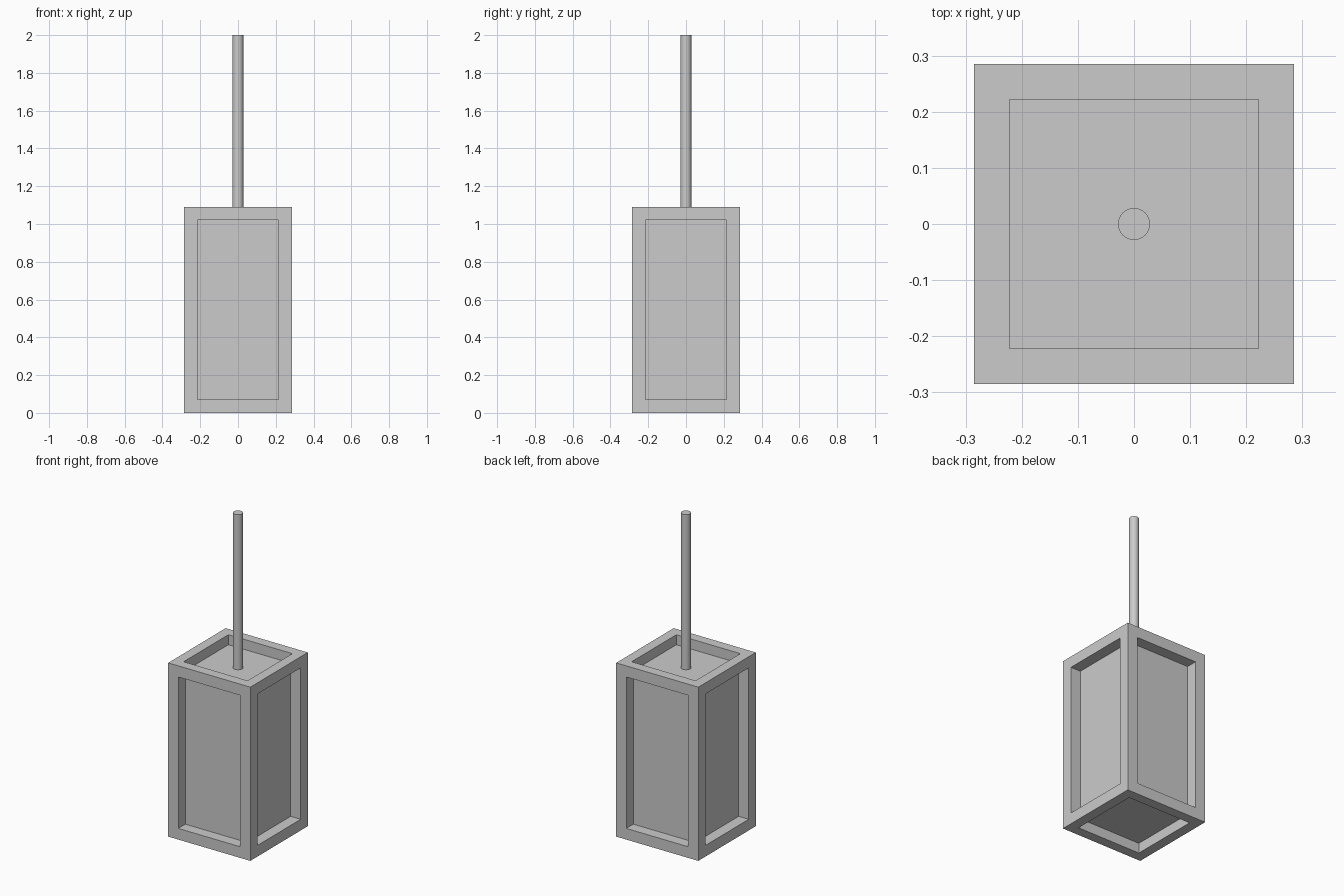
import bpy, bmesh
from mathutils import Matrix

if "Cube" in bpy.data.objects:
    bpy.data.objects.remove(bpy.data.objects["Cube"])

HALF, HEIGHT, TOTAL = 0.285, 1.09, 2.0
SIDE_INSET = 0.07   # border width and recess depth of the four side panels
END_INSET = 0.063   # same for the top and bottom panels


def make_object(name, bm):
    mesh = bpy.data.meshes.new(name)
    bm.to_mesh(mesh)
    bm.free()
    obj = bpy.data.objects.new(name, mesh)
    bpy.context.collection.objects.link(obj)
    return obj


def recess(bm, faces, amount):
    # draw a border on each face, then push the panel straight in
    bmesh.ops.inset_individual(bm, faces=faces, thickness=amount, use_even_offset=True)
    bmesh.ops.inset_individual(bm, faces=faces, thickness=0, depth=-amount)


# Box body with six recessed panels
bm = bmesh.new()
bmesh.ops.create_cube(bm, size=1, matrix=Matrix.Translation((0, 0, HEIGHT / 2))
                      @ Matrix.Diagonal((2 * HALF, 2 * HALF, HEIGHT, 1)))
bm.normal_update()
ends = [f for f in bm.faces if abs(f.normal.z) > 0.5]
sides = [f for f in bm.faces if abs(f.normal.z) < 0.5]
recess(bm, sides, SIDE_INSET)
recess(bm, ends, END_INSET)
make_object("box_body", bm)

# Round pole standing on the recessed top panel
base = HEIGHT - END_INSET
bm = bmesh.new()
bmesh.ops.create_cone(bm, cap_ends=True, segments=32, radius1=0.0285, radius2=0.0285,
                      depth=TOTAL - base,
                      matrix=Matrix.Translation((0, 0, (TOTAL + base) / 2)))
pole = make_object("pole", bm)
bpy.context.view_layer.objects.active = pole
pole.select_set(True)
bpy.ops.object.shade_smooth_by_angle()
